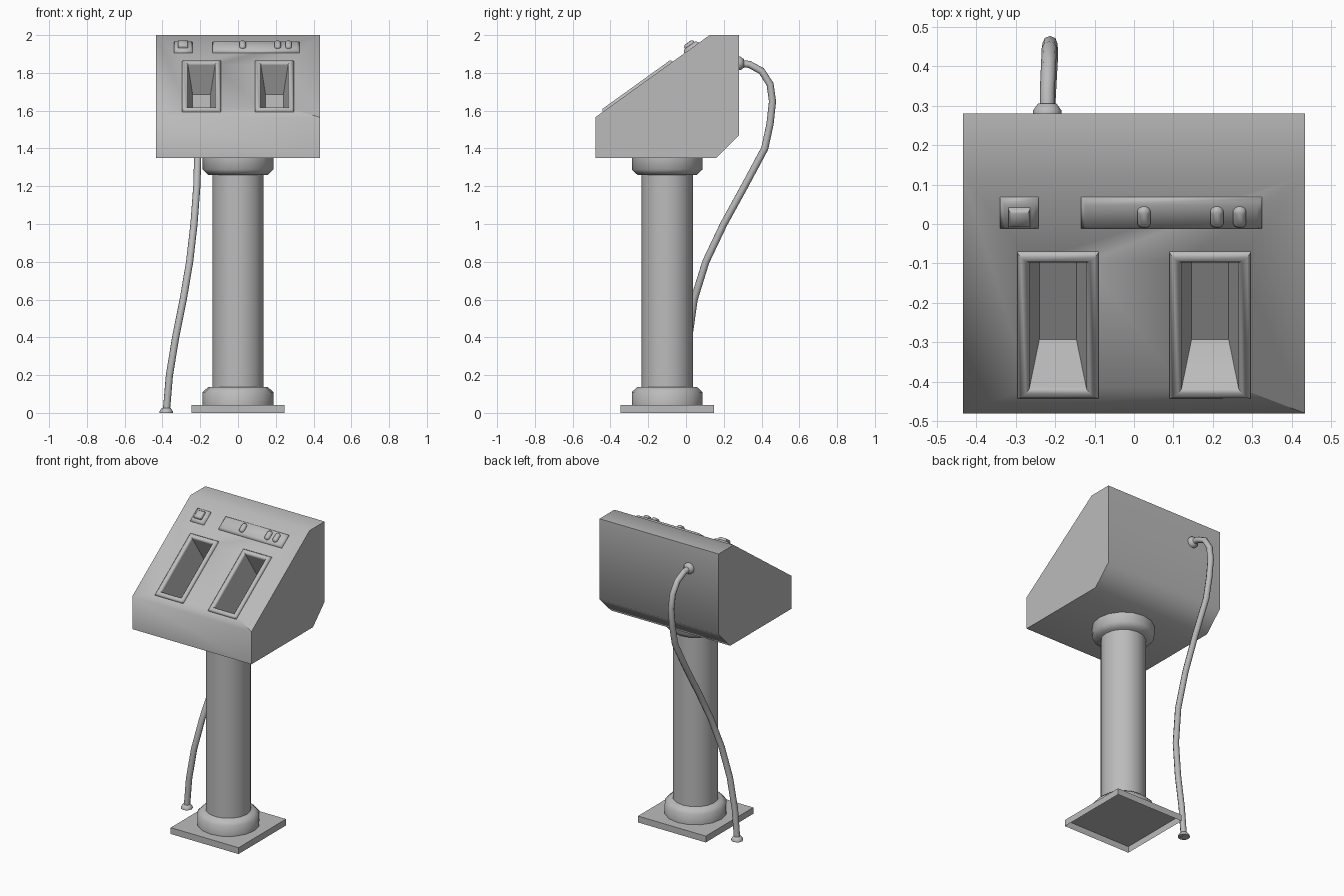
import bpy, bmesh, math
from mathutils import Vector

cube = bpy.data.objects.get("Cube")
if cube:
    bpy.data.objects.remove(cube, do_unlink=True)

grey = bpy.data.materials.new("plain_grey")
grey.use_nodes = True
GREY = (0.5, 0.5, 0.5, 1)
grey.diffuse_color = GREY
grey.node_tree.nodes["Principled BSDF"].inputs["Base Color"].default_value = GREY

# Sloping control face: lower edge, upper edge, and its own axes
LOW, HIGH = Vector((0, -0.48, 1.565)), Vector((0, 0.125, 2.0))
ALONG = (HIGH - LOW).normalized()
OUT = Vector((1, 0, 0)).cross(ALONG)


def on_slope(x, v, h):
    return LOW + Vector((x, 0, 0)) + ALONG * v + OUT * h


def activate(obj):
    bpy.ops.object.select_all(action='DESELECT')
    obj.select_set(True)
    bpy.context.view_layer.objects.active = obj


def smooth(obj):
    activate(obj)
    bpy.ops.object.shade_smooth_by_angle(angle=math.radians(60))


def loft(name, rings, first=True, last=True, closed=False):
    """Skin matching rings of points into one object."""
    bm = bmesh.new()
    loops = [[bm.verts.new(p) for p in ring] for ring in rings]
    pairs = list(zip(loops, loops[1:]))
    if closed:
        pairs.append((loops[-1], loops[0]))
    for a, b in pairs:
        for i in range(len(a)):
            j = (i + 1) % len(a)
            bm.faces.new((a[i], a[j], b[j], b[i]))
    if first and not closed:
        bm.faces.new(loops[0])
    if last and not closed:
        bm.faces.new(loops[-1])
    bmesh.ops.recalc_face_normals(bm, faces=bm.faces)
    mesh = bpy.data.meshes.new(name)
    bm.to_mesh(mesh)
    bm.free()
    mesh.materials.append(grey)
    obj = bpy.data.objects.new(name, mesh)
    bpy.context.collection.objects.link(obj)
    smooth(obj)
    return obj


def slope_rect(x, v, hw, hl, h):
    return [on_slope(x + sx * hw, v + sy * hl, h)
            for sx, sy in ((-1, -1), (1, -1), (1, 1), (-1, 1))]


def slope_capsule(x, v, r, hl, h, n=12):
    ring = []
    for i in range(n):
        a = math.tau * (i + 0.5) / n
        shift = math.copysign(hl - 0.016, math.sin(a))
        ring.append(on_slope(x + r * math.cos(a), v + shift + r * math.sin(a), h))
    return ring


def turned(name, centre, axis, profile, n=16):
    """Round part from (radius, distance along axis) pairs."""
    axis = Vector(axis)
    side = Vector((1, 0, 0))
    other = axis.cross(side)
    angles = [math.tau * i / n for i in range(n)]
    return loft(name, [[Vector(centre) + axis * d + side * r * math.cos(a) + other * r * math.sin(a)
                        for a in angles] for r, d in profile])


# Console head: side outline stretched across the width
outline = [(-0.48, 1.35), (0.16, 1.35), (0.28, 1.47), (0.28, 2.0), HIGH.yz, LOW.yz]
head = loft("console_head", [[(x, y, z) for y, z in outline] for x in (-0.434, 0.434)])

# Two tapered pockets cut in the slope, each with a raised rounded rim
PV, PW, PL = 0.277, 0.103, 0.228
for side, label in ((-1, "right"), (1, "left")):
    x = side * 0.193
    cutter = loft("pocket_cutter", [slope_rect(x, PV, PW - d, PL - d, h)
                                    for d, h in ((0.031, 0.03), (0.031, 0), (0.056, -0.175))])
    cutter.hide_render = True
    activate(head)
    cut = head.modifiers.new("pocket", 'BOOLEAN')
    cut.operation = 'DIFFERENCE'
    cut.solver = 'EXACT'
    cut.object = cutter
    bpy.ops.object.modifier_apply(modifier=cut.name)
    bpy.data.objects.remove(cutter, do_unlink=True)
    loft(label + "_pocket_rim", [slope_rect(x, PV, PW - d, PL - d, h) for d, h in
                                 ((0, -0.005), (0, 0.004), (0.009, 0.014), (0.022, 0.014),
                                  (0.031, 0.004), (0.031, -0.005))], closed=True)
smooth(head)

# Control strip with three capsule buttons, and a framed square button
CV = 0.628
for name, x, hw in (("control_strip", 0.095, 0.23), ("square_button_frame", -0.291, 0.049)):
    loft(name, [slope_rect(x, CV, hw - d, 0.047 - d, h)
                for d, h in ((0, -0.005), (0, 0.006), (0.012, 0.018))])
loft("square_button", [slope_rect(-0.291, CV, 0.027 - d, 0.027 - d, h)
                       for d, h in ((0, 0.01), (0, 0.028), (0.006, 0.035))])
for i, x in enumerate((0.025, 0.21, 0.268)):
    loft("capsule_button_%d" % (i + 1), [slope_capsule(x, CV, r, 0.03, h) for r, h in
                                         ((0.017, 0.01), (0.017, 0.026), (0.009, 0.034))])

# Pedestal: hollow-bottomed plate, column and two bevelled collars
loft("base_plate", [[(sx * 0.247, -0.1 + sy * 0.247, z)
                     for sx, sy in ((-1, -1), (1, -1), (1, 1), (-1, 1))]
                    for z in (0, 0.042)], first=False)
AXIS = (0, -0.1, 0)
turned("column", AXIS, (0, 0, 1), [(0.136, 0.042), (0.136, 1.35)])
turned("lower_collar", AXIS, (0, 0, 1), [(0.187, 0.042), (0.187, 0.11), (0.157, 0.138)])
turned("upper_collar", AXIS, (0, 0, 1), [(0.157, 1.26), (0.187, 1.288), (0.187, 1.35)])

# Hanging cable from the back of the head to the floor, with end plugs
path = [(-0.22, 0.28, 1.85), (-0.22, 0.335, 1.845), (-0.217, 0.4, 1.81), (-0.215, 0.445, 1.74),
        (-0.213, 0.458, 1.65), (-0.212, 0.445, 1.53), (-0.212, 0.417, 1.4), (-0.218, 0.31, 1.2),
        (-0.233, 0.2, 1), (-0.256, 0.105, 0.8), (-0.29, 0.043, 0.6), (-0.33, 0.015, 0.4),
        (-0.363, 0.01, 0.2), (-0.38, 0.01, 0)]
curve = bpy.data.curves.new("cable", 'CURVE')
curve.dimensions = '3D'
curve.bevel_depth = 0.019
curve.bevel_resolution = 2
curve.use_fill_caps = True
spline = curve.splines.new('POLY')
spline.points.add(len(path) - 1)
for point, co in zip(spline.points, path):
    point.co = (*co, 1)
curve.materials.append(grey)
cable = bpy.data.objects.new("cable", curve)
bpy.context.collection.objects.link(cable)
activate(cable)
bpy.ops.object.convert(target='MESH')
smooth(bpy.context.view_layer.objects.active)
plug = [(0.036, 0), (0.036, 0.008), (0.023, 0.026)]
turned("wall_plug", path[0], (0, 1, 0), plug, 12)
turned("floor_plug", path[-1], (0, 0, 1), plug, 12)
